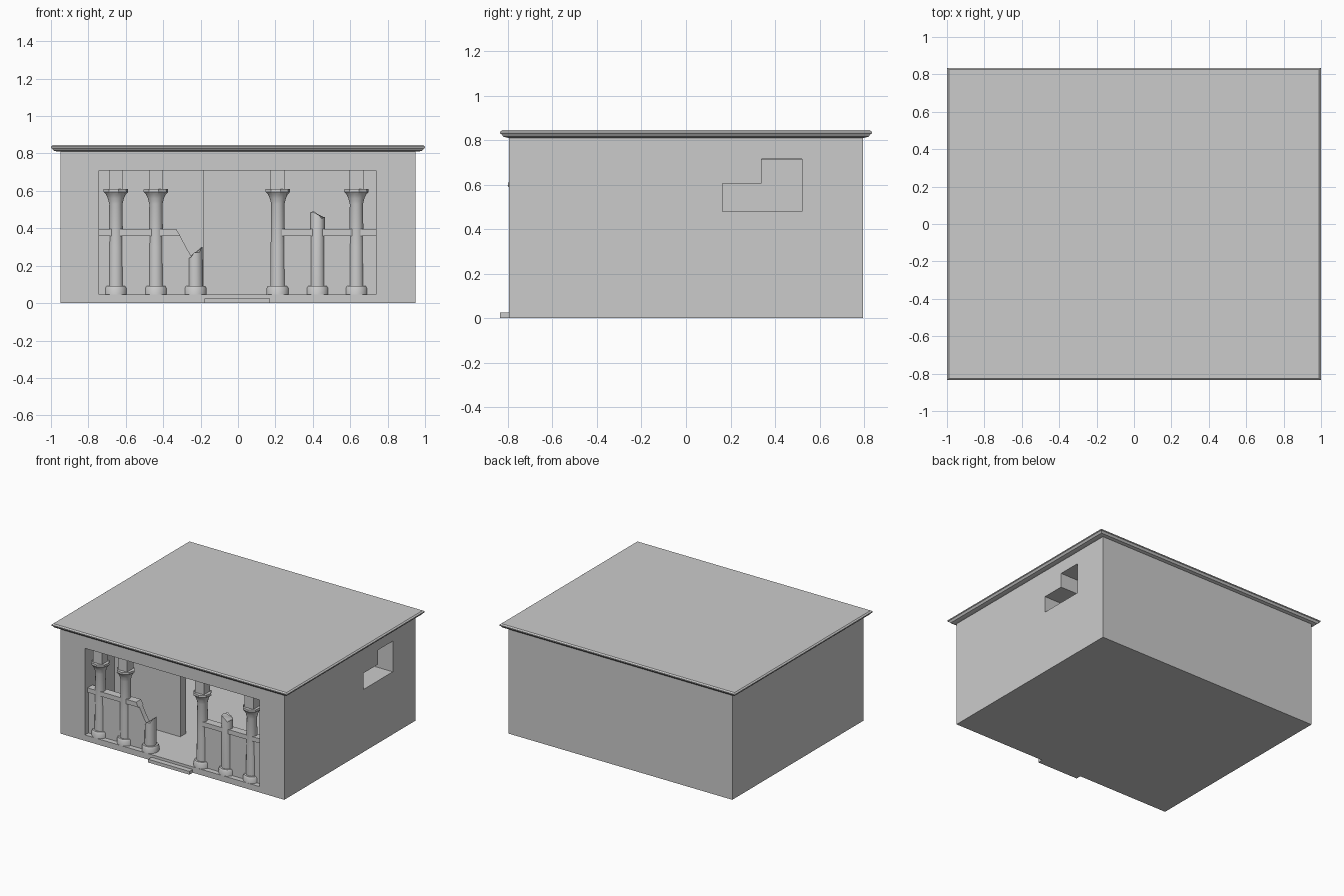
import bpy, bmesh, math

if "Cube" in bpy.data.objects:
    bpy.data.objects.remove(bpy.data.objects["Cube"])

FLOOR, CEIL = 0.045, 0.71
COL_Y = -0.735


def make(name, bm):
    bmesh.ops.recalc_face_normals(bm, faces=bm.faces)
    me = bpy.data.meshes.new(name)
    bm.to_mesh(me)
    bm.free()
    ob = bpy.data.objects.new(name, me)
    bpy.context.collection.objects.link(ob)
    return ob


def loft(name, rings):
    """Skin a list of rings with capped ends."""
    bm = bmesh.new()
    loops = [[bm.verts.new(p) for p in r] for r in rings]
    n = len(loops[0])
    for a, b in zip(loops, loops[1:]):
        for i in range(n):
            j = (i + 1) % n
            bm.faces.new((a[i], a[j], b[j], b[i]))
    bm.faces.new(loops[0][::-1])
    top = bm.faces.new(loops[-1])
    bmesh.ops.triangulate(bm, faces=[top]) if n > 8 else None
    return make(name, bm)


def box(name, x0, x1, y0, y1, z0, z1):
    return loft(name, [[(x0, y0, z), (x1, y0, z), (x1, y1, z), (x0, y1, z)] for z in (z0, z1)])


def extrude_y(name, pts, y0, y1):
    return loft(name, [[(x, y, z) for x, z in pts] for y in (y0, y1)])


def extrude_x(name, pts, x0, x1):
    return loft(name, [[(x, y, z) for y, z in pts] for x in (x0, x1)])


def cut(ob, cutter):
    m = ob.modifiers.new("cut", 'BOOLEAN')
    m.operation, m.solver, m.object = 'DIFFERENCE', 'EXACT', cutter
    bpy.context.view_layer.objects.active = ob
    bpy.ops.object.modifier_apply(modifier=m.name)
    bpy.data.objects.remove(cutter)


def smooth(ob):
    bpy.ops.object.select_all(action='DESELECT')
    ob.select_set(True)
    bpy.context.view_layer.objects.active = ob
    bpy.ops.object.shade_smooth_by_angle(angle=math.radians(35))


SEG = 16


def ring(cx, r, z, lobe=0.0):
    pts = []
    for i in range(SEG):
        a = 2 * math.pi * (i + 0.5) / SEG
        rr = r * (1 - lobe * (i % 2))
        pts.append((cx + rr * math.cos(a), COL_Y + rr * math.sin(a), z))
    return pts


def base(cx):
    prof = [(0.061, FLOOR - 0.01), (0.061, 0.08), (0.054, 0.092)]
    smooth(loft("column_base", [ring(cx, r, z) for r, z in prof]))


def column(cx):
    base(cx)
    shaft = [(0.041, 0.085), (0.039, 0.3), (0.036, 0.53), (0.04, 0.545)]
    bell = [(0.044, 0.56, 0.03), (0.053, 0.58, 0.06), (0.067, 0.595, 0.1), (0.066, 0.61, 0.1)]
    smooth(loft("column", [ring(cx, r, z) for r, z in shaft] + [ring(cx, *b) for b in bell]))
    box("capital_block", cx - 0.038, cx + 0.038, COL_Y - 0.038, COL_Y + 0.038, 0.6, CEIL + 0.005)


def broken_column(cx, top, heights):
    """Stump whose jagged top follows heights from left to right."""
    base(cx)
    body = ring(cx, 0.041, 0.085)
    jag = []
    for x, y, _ in ring(cx, 0.04, 0):
        k = min(len(heights) - 1, int((x - cx + 0.041) / 0.082 * len(heights)))
        jag.append((x, y, top + heights[k] + 0.1 * (y - COL_Y) * (k % 2)))
    smooth(loft("broken_column", [body, jag]))


# main block with hollow room and stepped side window
walls = box("walls", -0.95, 0.95, -0.795, 0.795, 0, 0.82)
cut(walls, box("room_cutter", -0.742, 0.738, -0.9, 0.6, FLOOR, CEIL))
window = [(0.165, 0.48), (0.52, 0.48), (0.52, 0.715), (0.34, 0.715), (0.34, 0.605), (0.165, 0.605)]
cut(walls, extrude_x("window_cutter", window, 0.73, 1.1))

# flat roof with moulded edge
edge = [(-0.035, 0.81), (-0.015, 0.815), (-0.006, 0.827), (0, 0.829), (0, 0.837), (-0.01, 0.845)]
loft("roof", [[(sx * (1 + d), sy * (0.835 + d), z)
               for sx, sy in ((-1, -1), (1, -1), (1, 1), (-1, 1))] for d, z in edge])

# entrance step and inner partition
box("front_step", -0.178, 0.172, -0.835, -0.79, 0, 0.025)
box("partition_wall", -0.75, -0.182, -0.44, -0.37, FLOOR - 0.005, CEIL + 0.005)

# columns, whole and broken
for cx in (-0.653, -0.439, 0.213, 0.633):
    column(cx)
broken_column(-0.228, 0.25, [-0.01, 0.0, 0.02, 0.025, 0.05])
broken_column(0.425, 0.45, [0.035, 0.04, 0.02, 0.005, 0.01])

# low screen walls between the columns, with a wider coping
box("screen_wall_right", 0.213, 0.745, COL_Y - 0.02, COL_Y + 0.02, FLOOR - 0.005, 0.37)
box("coping_right", 0.213, 0.745, COL_Y - 0.03, COL_Y + 0.03, 0.36, 0.395)
broken = [(-0.75, FLOOR - 0.005), (-0.23, FLOOR - 0.005), (-0.23, 0.22), (-0.27, 0.285),
          (-0.315, 0.37), (-0.75, 0.37)]
extrude_y("screen_wall_left", broken, COL_Y - 0.02, COL_Y + 0.02)
extrude_y("coping_left", [(-0.75, 0.36), (-0.309, 0.36), (-0.33, 0.395), (-0.75, 0.395)],
          COL_Y - 0.03, COL_Y + 0.03)
